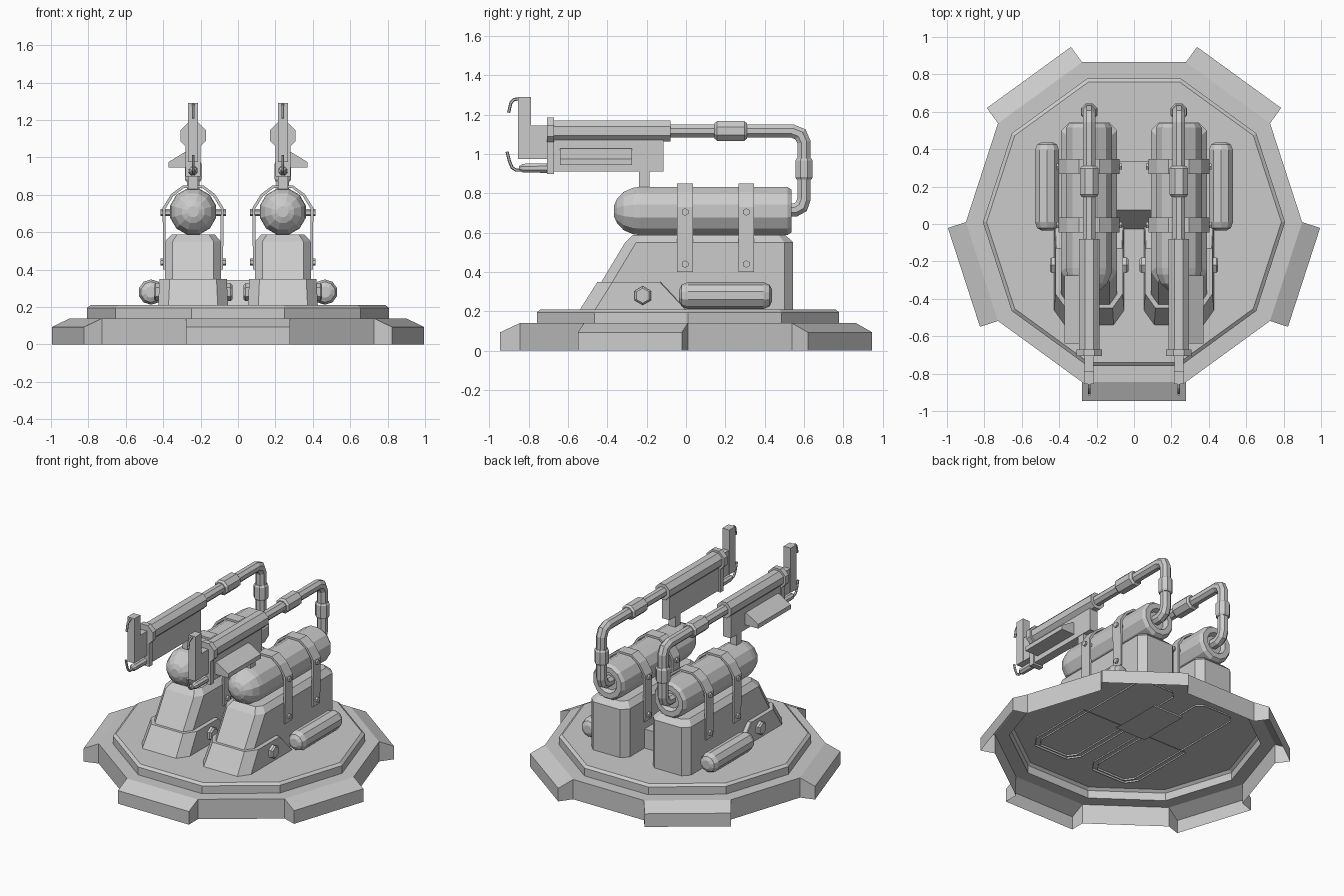
import bpy, bmesh
from math import cos, sin, pi, atan2
from mathutils import Vector

if "Cube" in bpy.data.objects:
    bpy.data.objects.remove(bpy.data.objects["Cube"])

CX = 0.24          # x centre of one assembly; the other side is mirrored


def finish(name, bm, mirror=True):
    bmesh.ops.recalc_face_normals(bm, faces=bm.faces)
    me = bpy.data.meshes.new(name)
    bm.to_mesh(me)
    bm.free()
    ob = bpy.data.objects.new(name, me)
    bpy.context.collection.objects.link(ob)
    if mirror:
        ref = bpy.data.objects.get("base")
        mod = ob.modifiers.new("Mirror", 'MIRROR')
        mod.mirror_object = None if ref is None else ref
    return ob


def loft_bm(rings, cap0=True, cap1=True):
    bm = bmesh.new()
    vs = [[bm.verts.new(p) for p in r] for r in rings]
    n = len(rings[0])
    for a, b in zip(vs, vs[1:]):
        for i in range(n):
            bm.faces.new((a[i], a[(i + 1) % n], b[(i + 1) % n], b[i]))
    if cap0:
        bm.faces.new(vs[0])
    if cap1:
        bm.faces.new(vs[-1])
    return bm


def loft(name, rings, cap0=True, cap1=True, mirror=True):
    return finish(name, loft_bm(rings, cap0, cap1), mirror)


def lathe(name, profile, sides, c, axis='Y'):
    """profile: (position along axis, radius)"""
    A, U, V = {'Y': ((0, 1, 0), (1, 0, 0), (0, 0, 1)),
               'X': ((1, 0, 0), (0, 1, 0), (0, 0, 1)),
               'Z': ((0, 0, 1), (1, 0, 0), (0, 1, 0))}[axis]
    A, U, V, c = Vector(A), Vector(U), Vector(V), Vector(c)
    ang = [2 * pi * (i + .5) / sides for i in range(sides)]
    return loft(name, [[c + A * t + (U * cos(a) + V * sin(a)) * r for a in ang]
                       for t, r in profile])


def sweep(name, path, r, sides):
    """tube along (y, z) points at x = CX"""
    P = [Vector((CX, y, z)) for y, z in path]
    rings = []
    for i, p in enumerate(P):
        d0 = (p - P[i - 1]).normalized() if i else (P[1] - p).normalized()
        d1 = (P[i + 1] - p).normalized() if i < len(P) - 1 else d0
        t = (d0 + d1).normalized()
        nrm = Vector((0, -t.z, t.y)) / max(t.dot(d0), .5)
        ang = [2 * pi * (k + .5) / sides for k in range(sides)]
        rings.append([p + Vector((r * cos(a), 0, 0)) + nrm * r * sin(a) for a in ang])
    return loft(name, rings)


def box(name, x, y, z, mirror=True):
    return loft(name, [[(x[0], y[0], h), (x[1], y[0], h), (x[1], y[1], h), (x[0], y[1], h)]
                       for h in z], mirror=mirror)


def plan(hw, y0, y1, cf, cb, z):
    """rectangle around CX with chamfered front and back corners"""
    return [(CX + x, y, z) for x, y in (
        (-hw + cf, y0), (hw - cf, y0), (hw, y0 + cf * 1.4), (hw, y1 - cb),
        (hw - cb, y1), (-hw + cb, y1), (-hw, y1 - cb), (-hw, y0 + cf * 1.4))]


# base: open ten-sided shell with five sloped lugs
def deca(R, z):
    return [(R * cos(k * pi / 5), R * sin(k * pi / 5), z) for k in range(10)]


bm = loft_bm([deca(.899, 0), deca(.899, .14), deca(.808, .14), deca(.808, .195),
              deca(.788, .21)], cap0=False)
walls = []
for f in bm.faces:
    c = f.calc_center_median()
    if abs(c.z - .07) < .01 and cos(5 * (atan2(c.y, c.x) + pi / 2)) > .5:
        walls.append(f)
for f in bmesh.ops.extrude_discrete_faces(bm, faces=walls)["faces"]:
    c = f.calc_center_median()
    d = Vector((c.x, c.y, 0)).normalized() * .101
    for v in f.verts:
        v.co += d
        if v.co.z > .1:
            v.co.z = .093
under = [f for f in bm.faces if all(v.co.z < .001 for v in f.verts)]
bmesh.ops.delete(bm, geom=under, context='FACES_ONLY')
for v in bm.verts:
    v.co.y += .01
finish("base", bm, mirror=False)

# pedestals, their front skirts and the bridge between them
loft("pedestal", [plan(.15, -.52, .545, .04, .045, .20), plan(.15, -.31, .545, .04, .045, .55),
                  plan(.115, -.27, .505, .03, .035, .588)], cap0=False)
loft("pedestal_skirt", [plan(.187, -.545, .01, .055, .005, .20),
                        plan(.18, -.45, -.13, .055, .005, .35)], cap0=False)
loft("bridge", [[(x, -.035, .20), (x, .075, .345), (x, .335, .345), (x, .335, .20)]
                for x in (-.12, .12)], mirror=False, cap0=False, cap1=False)
lathe("skirt_bolt", [(-.21, .038), (-.20, .048), (.20, .048), (.21, .038)], 6,
      (CX, -.22, .28), 'X')

# main tanks: domed front, dished back
lathe("tank", [(-.365, .03), (-.352, .062), (-.318, .1), (-.27, .122), (-.235, .127), (.515, .127),
               (.537, .112), (.537, .075), (.505, .062)], 12, (CX, 0, .71))

# straps over the tanks, with bolts
outer = [(.16, .40), (.163, .73), (.118, .803), (.055, .85)]
inner = [(.146, .40), (.148, .726), (.107, .792), (.050, .836)]
outer += [(-x, z) for x, z in reversed(outer)]
inner += [(-x, z) for x, z in reversed(inner)]
for n, y in enumerate((-.005, .307)):
    loft(f"strap_{n}", [[(CX + o[0], y - .04, o[1]), (CX + o[0], y + .04, o[1]),
                         (CX + i[0], y + .04, i[1]), (CX + i[0], y - .04, i[1])]
                        for o, i in zip(outer, inner)])
    for z in (.44, .705):
        lathe(f"strap_bolt_{n}", [(-.175, .019), (.175, .019)], 6, (CX, y, z), 'X')

# small side bottles
lathe("side_bottle", [(-.035, .03), (-.022, .055), (.01, .068), (.395, .068), (.425, .055),
                      (.437, .03)], 10, (.465, 0, .28))

# feed pipes with collars
sweep("feed_pipe", [(.50, .715), (.555, .715), (.587, .733), (.60, .77), (.60, 1.06),
                    (.582, 1.1), (.54, 1.117), (-.10, 1.117)], .036, 8)
lathe("pipe_collar_rear", [(.87, .04), (.882, .048), (.966, .048), (.978, .04)], 8,
      (CX, .60, 0), 'Z')
lathe("pipe_collar_top", [(.145, .042), (.158, .054), (.297, .054), (.31, .042)], 8,
      (CX, 0, 1.117))

# barrel, its body and support post
lathe("barrel", [(-.70, .059), (-.08, .059)], 8, (CX, 0, 1.117))
lathe("barrel_flange", [(-.707, .074), (-.67, .074)], 8, (CX, 0, 1.117))
box("flange_drop", (CX - .04, CX + .04), (-.707, -.67), (.897, 1.08))
box("body", (CX - .03, CX + .03), (-.68, -.115), (.91, 1.08))
box("support_post", (CX - .027, CX + .027), (-.24, -.185), (.80, .93))

# wedge shelf on the outer side of each body
loft("side_shelf", [[(CX + .02, y, .945), (CX + .132, y, .945), (CX + .132, y, .975),
                     (CX + .045, y, 1.028), (CX + .02, y, 1.028)] for y in (-.64, -.275)])

# front nozzle block, upright plate, lower tip and igniter wires
box("nozzle_block", (CX - .024, CX + .024), (-.79, -.70), (.975, 1.145))
box("upright_plate", (CX - .027, CX + .027), (-.855, -.788), (.975, 1.29))
lathe("lower_tip", [(-.85, .01), (-.83, .024), (-.70, .026)], 8, (CX, 0, .928))
sweep("upper_wire", [(-.84, 1.282), (-.875, 1.277), (-.89, 1.262), (-.902, 1.21)], .008, 6)
sweep("lower_wire", [(-.83, .918), (-.865, .918), (-.885, .932), (-.898, .965), (-.91, 1.012)],
      .008, 6)
